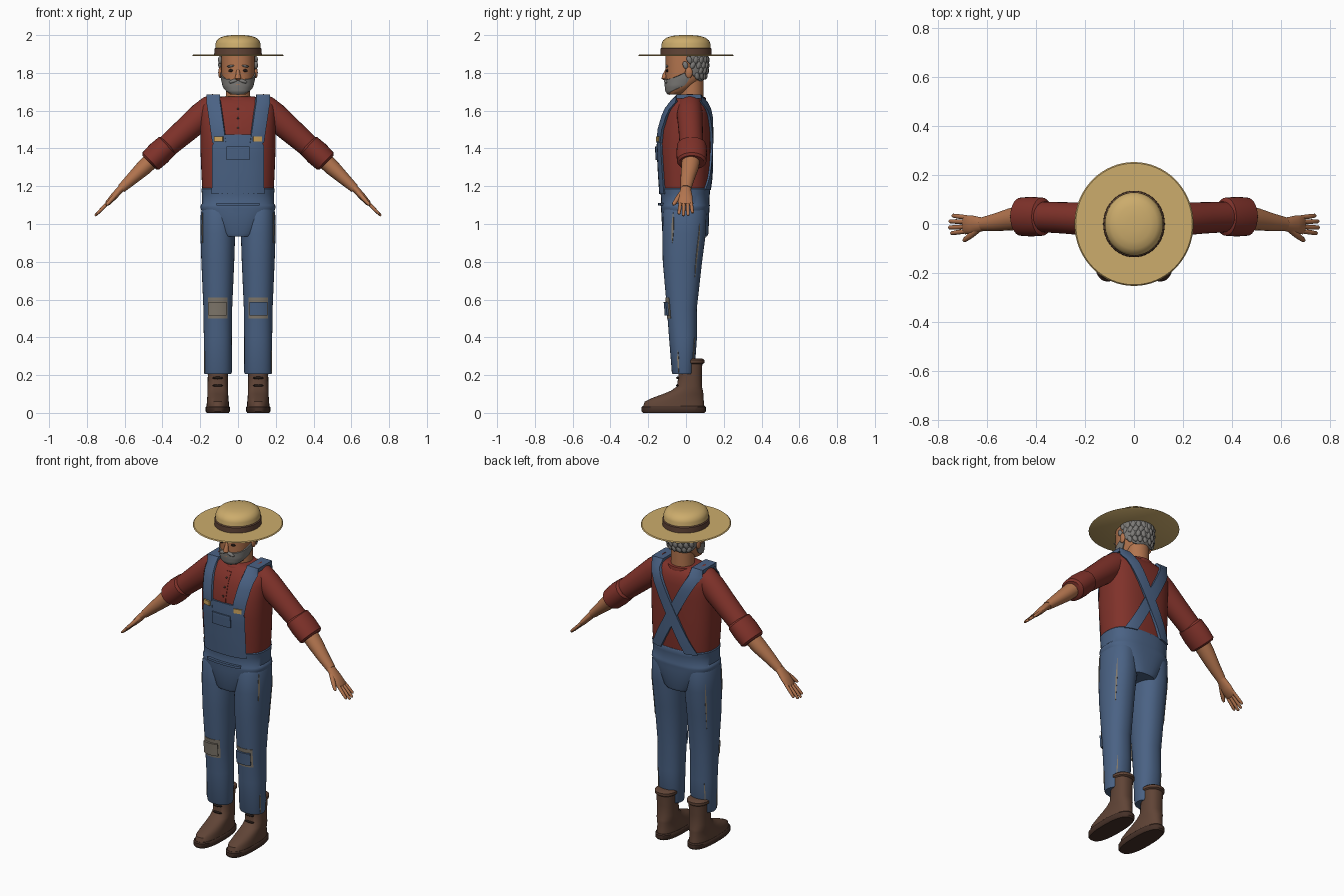
import bpy, bmesh, random
from math import sin, cos, pi, asin, radians, copysign
from mathutils import Vector

if "Cube" in bpy.data.objects:
    bpy.data.objects.remove(bpy.data.objects["Cube"])
random.seed(4)


def material(name, *rgb):
    lin = [((c / 255 + 0.055) / 1.055) ** 2.4 for c in rgb] + [1]
    m = bpy.data.materials.new(name)
    m.use_nodes = True
    m.diffuse_color = lin
    bsdf = m.node_tree.nodes["Principled BSDF"]
    bsdf.inputs["Base Color"].default_value = lin
    bsdf.inputs["Roughness"].default_value = 0.8
    return m


straw = material("straw", 204, 172, 108)
red = material("shirt red", 128, 50, 42)
blue = material("denim blue", 74, 98, 132)
skin = material("skin", 178, 116, 78)
grey = material("grey hair", 124, 122, 119)
brown = material("boot brown", 96, 68, 54)
dark = material("sole brown", 70, 49, 40)
gold = material("buckle gold", 200, 160, 90)
worn = material("worn cloth", 128, 120, 108)
black = material("eye dark", 36, 26, 22)


def finish(ob, mat, angle=40):
    ob.data.materials.append(mat)
    bpy.ops.object.select_all(action="DESELECT")
    ob.select_set(True)
    bpy.context.view_layer.objects.active = ob
    bpy.ops.object.shade_smooth_by_angle(angle=radians(angle))
    return ob


def bridge(name, rows, mat):
    """Join closed rows of points into a capped solid."""
    bm = bmesh.new()
    vs = [[bm.verts.new(p) for p in row] for row in rows]
    n = len(rows[0])
    for a, b in zip(vs, vs[1:]):
        for i in range(n):
            j = (i + 1) % n
            bm.faces.new((a[i], a[j], b[j], b[i]))
    bm.faces.new(vs[0])
    bm.faces.new(vs[-1])
    bmesh.ops.recalc_face_normals(bm, faces=bm.faces)
    me = bpy.data.meshes.new(name)
    bm.to_mesh(me)
    bm.free()
    ob = bpy.data.objects.new(name, me)
    bpy.context.collection.objects.link(ob)
    return finish(ob, mat)


def lerp(a, b, t):
    return a + (b - a) * t


class Body:
    """Stack of superellipse sections: (z, centre y, half width, half depth)."""

    def __init__(self, rings, power=2.0, cx=0.0):
        self.rings, self.power, self.cx = rings, power, cx

    def section(self, z):
        if z <= self.rings[0][0]:
            return self.rings[0][1:]
        for a, b in zip(self.rings, self.rings[1:]):
            if z <= b[0]:
                t = (z - a[0]) / (b[0] - a[0])
                return [lerp(p, q, t) for p, q in zip(a[1:], b[1:])]
        return self.rings[-1][1:]

    def point(self, a, z, off=0.0):
        cy, rx, ry = self.section(z)
        e = 2 / self.power
        s, c = sin(a), cos(a)
        return Vector((self.cx + (rx + off) * copysign(abs(s) ** e, s),
                       cy - (ry + off) * copysign(abs(c) ** e, c), z))

    def angle(self, x, z, back=False):
        k = max(-1, min(1, (x - self.cx) / self.section(z)[1]))
        a = asin(copysign(abs(k) ** (self.power / 2), k))
        return pi - a if back else a

    def build(self, name, mat, seg=40):
        return bridge(name, [[self.point(2 * pi * i / seg, r[0]) for i in range(seg)]
                             for r in self.rings], mat)

    def row(self, spots, off):
        return ([self.point(a, z, off) for a, z in spots] +
                [self.point(a, z, -0.004) for a, z in reversed(spots)])

    def patch(self, name, spot, mat, off=0.008, nu=10, nv=10):
        """Raised plate; spot(u, v) gives the angle and height."""
        return bridge(name, [self.row([spot(i / nu, j / nv) for i in range(nu + 1)], off)
                             for j in range(nv + 1)], mat)

    def panel(self, name, x0, x1, z0, z1, mat, off, trim=lambda z: 1):
        def spot(u, v):
            z = lerp(z0, z1, v)
            return self.angle(lerp(x0, x1, u) * trim(z), z), z
        return self.patch(name, spot, mat, off)


def tube(name, pts, mat, side=1, seg=20):
    """Elliptical limb through (x, y, z, depth radius, other radius)."""
    c = [Vector((p[0] * side, p[1], p[2])) for p in pts]
    rows = []
    for i, p in enumerate(pts):
        d = (c[min(i + 1, len(c) - 1)] - c[max(i - 1, 0)]).normalized()
        u = Vector((0, 1, 0))
        u = (u - d * u.dot(d)).normalized()
        v = d.cross(u)
        rows.append([c[i] + u * p[3] * cos(t) + v * p[4] * sin(t)
                     for t in (2 * pi * k / seg for k in range(seg))])
    return bridge(name, rows, mat)


def ball(name, loc, size, mat, rot=(0, 0, 0)):
    bpy.ops.mesh.primitive_uv_sphere_add(segments=14, ring_count=8, location=loc, rotation=rot)
    ob = bpy.context.object
    ob.name, ob.scale = name, size
    return finish(ob, mat, 60)


# Straw hat
Body([(1.889, 0, .238, .248), (1.892, 0, .243, .253), (1.897, 0, .238, .248)]).build("hat_brim", straw, 64)
Body([(1.893, 0, .121, .131), (1.955, 0, .119, .129), (1.973, 0, .112, .121),
      (1.987, 0, .095, .102), (1.996, 0, .068, .073), (2.0, 0, .03, .03)]).build("hat_crown", straw, 48)
Body([(1.893, 0, .126, .136), (1.928, 0, .125, .135), (1.933, 0, .12, .13)]).build("hat_band", brown, 48)

# Head, beard and hair
head = Body([(1.685, -.06, .04, .03), (1.70, -.048, .06, .055), (1.73, -.03, .076, .077),
             (1.77, -.008, .085, .1), (1.82, 0, .089, .108), (1.9, 0, .089, .108)], 2.2)
head.build("head", skin)
Body([(1.6, .03, .066, .064), (1.8, .03, .063, .062)]).build("neck", skin)


def beard_spot(u, v):
    a = lerp(-1.8, 1.8, u)
    k = abs(a) / 1.8
    return a, lerp(1.684 + .05 * k * k, 1.764 + .055 * k ** 3, v)


head.patch("beard", beard_spot, grey, .006, 36, 10)
head.patch("back_hair", lambda u, v: (lerp(1.75, 2 * pi - 1.75, u),
                                      lerp(1.755 + .05 * abs(2 * u - 1) ** 3, 1.89, v)), grey, .01, 30, 8)
for level in range(4):
    for k in range(11):
        a = lerp(1.55, 2 * pi - 1.55, (k + .5 * (level % 2)) / 10.5)
        z = 1.785 + .028 * level
        if abs(a - pi) < 1.1 or level > 1:
            ball("hair_tuft", head.point(a, z, .006), (.014, .011, .021), grey,
                 (0, random.uniform(-.5, .5), a))
tube("nose", [(0, -.1, 1.822, .006, .007), (0, -.112, 1.79, .012, .012),
              (0, -.115, 1.772, .015, .017), (0, -.108, 1.764, .008, .01)], skin)
ball("lips", (0, -.105, 1.737), (.022, .009, .005), skin)
for s in (-1, 1):
    ball("ear", (s * .094, .015, 1.802), (.011, .02, .03), skin)
    ball("eye", (s * .036, -.099, 1.812), (.015, .007, .008), black)
    ball("eyebrow", (s * .038, -.102, 1.836), (.021, .008, .006), grey, (0, s * .15, 0))
    ball("moustache", (s * .022, -.105, 1.757), (.028, .012, .01), grey, (0, s * .3, 0))

# Shirt
torso = Body([(1.15, -.005, .187, .126), (1.25, -.005, .193, .133), (1.4, -.008, .199, .138),
              (1.5, -.005, .2, .136), (1.58, .005, .2, .124), (1.62, .01, .195, .111),
              (1.645, .014, .182, .095), (1.665, .015, .15, .078), (1.675, .018, .08, .06)], 2.6)
torso.build("shirt_body", red, 48)
Body([(1.64, .015, .098, .09), (1.662, .018, .1, .088), (1.67, .02, .094, .083),
      (1.674, .025, .07, .068)]).build("collar", red)
torso.panel("button_placket", -.018, .018, 1.46, 1.64, red, .003)
for z in (1.51, 1.56, 1.61):
    ball("shirt_button", torso.point(0, z, .003), (.006, .004, .006), dark)

# Overalls
Body([(.935, -.003, .095, .115), (.95, -.003, .11, .122), (1.06, -.004, .188, .127),
      (1.085, -.004, .199, .129), (1.1, -.004, .197, .13), (1.108, -.004, .19, .127),
      (1.16, -.004, .191, .13), (1.185, -.004, .194, .133), (1.19, -.004, .19, .13)],
     2.6).build("overall_hips", blue, 48)
torso.panel("bib", -.132, .132, 1.16, 1.475, blue, .01,
            lambda z: 1 if z < 1.43 else lerp(1, .6, (z - 1.43) / .045))
torso.panel("bib_pocket", -.056, .056, 1.34, 1.41, blue, .018)
torso.panel("waist_fold", -.105, .105, 1.098, 1.112, blue, .016)

for s in (-1, 1):
    # Strap: up the front, over the shoulder, diagonally down the back
    def strap_row(x, z, back, width=.034):
        spots = [(torso.angle(x + width * k / 3, z, back), z) for k in range(-3, 4)]
        return torso.row(spots, .011 if s < 0 else .014)

    rows = [strap_row(s * lerp(.095, .124, t / 6), lerp(1.43, 1.645, t / 6), False) for t in range(7)]
    for y in (-.05, .08):
        top = [Vector((p.x, y, 1.686)) for p in rows[-1][:7]]
        rows.append(top + [p - Vector((0, 0, .022)) for p in reversed(top)])
    rows += [strap_row(s * lerp(.124, -.11, t / 12), lerp(1.645, 1.18, t / 12), True) for t in range(13)]
    bridge("shoulder_strap", rows, blue)
    torso.panel("strap_buckle", s * .074, s * .116, 1.437, 1.462, gold, .02)

    # Trouser leg with worn streaks and a knee patch
    leg = Body([(.205, -.015, .07, .056), (.215, -.015, .074, .06), (.4, -.016, .074, .074),
                (.55, -.022, .076, .079), (.8, -.019, .087, .104), (.95, -.01, .092, .115),
                (1.06, -.006, .09, .115), (1.09, -.005, .08, .105)], 2.2, s * .107)
    leg.build("trouser_leg", blue)
    for a, z0, z1, w in ((1.05, .9, 1.06, .05), (2.3, .72, 1.0, .04),
                         (1.2, .215, .33, .06), (2.5, .22, .4, .04)):
        leg.patch("worn_streak", lambda u, v: (s * (a + w * (2 * u - 1) * (.15 + sin(pi * v))),
                                               lerp(z0, z1, v)), worn, .003, 4, 8)
    c = s * .108
    leg.panel("worn_knee", c - .05, c + .05, .5, .61, worn, .003)
    leg.panel("knee_patch", c - .04, c + .04, .515, .588, worn if s < 0 else blue, .014)

    # Boot
    Body([(0, -.065, .058, .163), (.008, -.065, .064, .17), (.03, -.065, .064, .17),
          (.036, -.065, .059, .164)], 2.5, s * .107).build("boot_sole", dark)
    Body([(.034, -.065, .059, .162), (.06, -.062, .058, .157), (.08, -.042, .056, .134),
          (.1, -.015, .055, .107), (.117, .005, .055, .085), (.14, .018, .054, .066),
          (.2, .022, .053, .062), (.275, .024, .056, .063)], 2.3, s * .107).build("boot_upper", brown)
    Body([(.258, .026, .054, .062), (.265, .026, .062, .071), (.28, .026, .062, .071),
          (.287, .026, .054, .062)], 2.2, s * .107).build("boot_rim", brown)
    for z in (.145, .185):
        ball("boot_lace", (s * .107, -.043, z), (.03, .009, .007), black)

    # Sleeve, cuff and forearm
    tube("sleeve", [(.1, .02, 1.645, .06, .055), (.14, .02, 1.615, .066, .07), (.19, .02, 1.573, .068, .073),
                    (.285, .025, 1.49, .064, .066), (.4, .03, 1.39, .062, .058)], red, s, 28)
    tube("sleeve_cuff", [(.368, .03, 1.422, .066, .052), (.375, .03, 1.415, .078, .063),
                         (.42, .03, 1.373, .081, .067), (.462, .03, 1.333, .078, .063),
                         (.469, .03, 1.326, .066, .052)], red, s, 28)
    tube("forearm", [(.43, .03, 1.365, .05, .045), (.5, .02, 1.297, .046, .042),
                     (.56, .008, 1.241, .037, .033), (.618, 0, 1.187, .028, .024)], skin, s)

    # Hand
    tube("palm", [(.605, 0, 1.2, .026, .02), (.63, -.002, 1.176, .03, .019), (.66, -.003, 1.143, .038, .018),
                  (.69, -.003, 1.11, .039, .014), (.697, -.003, 1.103, .03, .008)], skin, s)
    for y, reach in ((.031, .8), (.01, .97), (-.013, 1), (-.034, .88)):
        x, z = lerp(.685, .757, reach), lerp(1.115, 1.043, reach)
        tube("finger", [(.68, y * .85, 1.12, .009, .009), (lerp(.68, x, .6), y, lerp(1.12, z, .6), .0095, .009),
                        (x - .004, y * 1.1, z + .004, .008, .007), (x, y * 1.1, z, .004, .004)], skin, s, 12)
    tube("thumb", [(.635, -.02, 1.168, .014, .013), (.665, -.045, 1.135, .013, .012),
                   (.69, -.064, 1.107, .01, .009), (.697, -.068, 1.1, .005, .005)], skin, s, 12)
